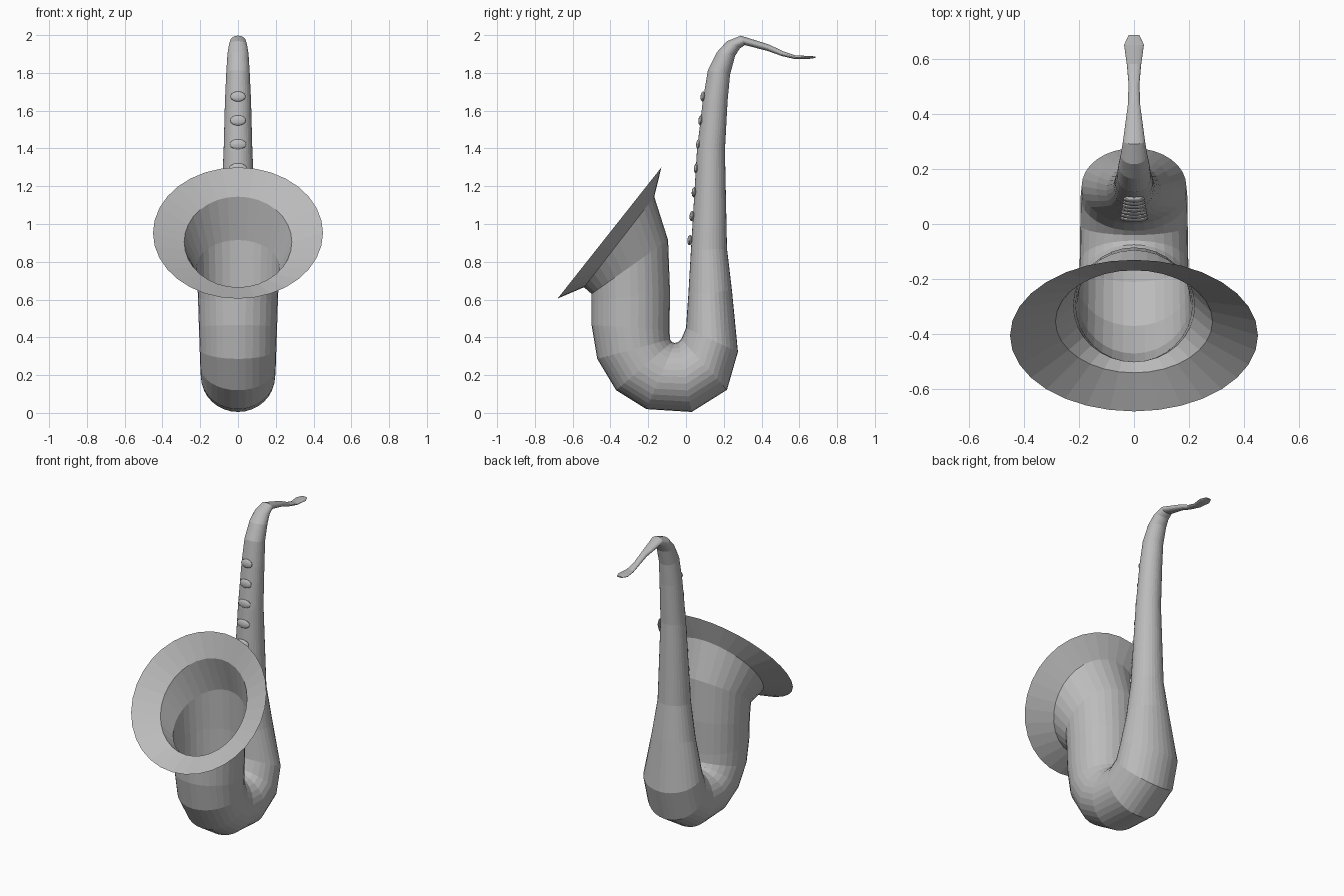
import bpy, bmesh, math
from mathutils import Vector

cube = bpy.data.objects.get("Cube")
if cube:
    bpy.data.objects.remove(cube, do_unlink=True)

# One plain metal colour
metal = bpy.data.materials.new("grey_metal")
metal.use_nodes = True
GREY = (0.5, 0.5, 0.5, 1)
metal.diffuse_color = GREY
metal.node_tree.nodes["Principled BSDF"].inputs["Base Color"].default_value = GREY

SIDES = 32


def add_object(name, bm):
    bmesh.ops.recalc_face_normals(bm, faces=bm.faces)
    mesh = bpy.data.meshes.new(name)
    bm.to_mesh(mesh)
    bm.free()
    mesh.materials.append(metal)
    obj = bpy.data.objects.new(name, mesh)
    bpy.context.collection.objects.link(obj)
    return obj


def loft(name, sections, cap_end=False):
    """Join elliptical rings: outer y, z, inner y, z, half width in x."""
    bm = bmesh.new()
    rings = []
    for oy, oz, iy, iz, w in sections:
        outer, inner = Vector((0, oy, oz)), Vector((0, iy, iz))
        mid, arm = (outer + inner) / 2, (outer - inner) / 2
        ring = []
        for k in range(SIDES):
            a = math.tau * k / SIDES
            ring.append(bm.verts.new(mid + arm * math.cos(a) + Vector((w * math.sin(a), 0, 0))))
        rings.append(ring)
    for a, b in zip(rings, rings[1:]):
        for k in range(SIDES):
            n = (k + 1) % SIDES
            bm.faces.new((a[k], a[n], b[n], b[k]))
    if cap_end:
        bm.faces.new(rings[-1])
    return add_object(name, bm)


# Flared bell, bow, and tapering body
bell_throat = (-.54, .665, -.168, 1.145, .285)
body_top = (.206, 1.39, .058, 1.39, .076)
loft("bell_flare", [(-.68, .605, -.13, 1.3, .45), bell_throat])
loft("body_tube", [
    bell_throat,
    (-.5, .63, -.095, .915, .22),
    (-.5, .585, -.085, .65, .212),
    (-.5, .465, -.087, .44, .207),
    (-.47, .286, -.085, .39, .203),
    (-.37, .12, -.075, .375, .2),
    (-.21, .02, -.06, .37, .197),
    (.03, .005, -.04, .375, .195),
    (.217, .122, -.025, .39, .194),
    (.275, .323, 0, .45, .19),
    (.243, .65, .012, .62, .137),
    (.217, .87, .026, .86, .1),
    body_top,
])

# Curved neck ending in the thin mouthpiece
loft("neck_and_mouthpiece", [
    body_top,
    (.22, 1.65, .09, 1.66, .069),
    (.233, 1.79, .116, 1.815, .062),
    (.26, 1.89, .164, 1.91, .056),
    (.285, 1.93, .217, 1.968, .048),
    (.312, 1.947, .29, 1.997, .04),
    (.43, 1.917, .44, 1.95, .022),
    (.508, 1.889, .515, 1.914, .02),
    (.577, 1.873, .58, 1.892, .026),
    (.65, 1.874, .65, 1.89, .036),
    (.685, 1.879, .685, 1.887, .02),
], cap_end=True)

# Row of round keys up the front of the body
KEYS = 7
for i in range(KEYS):
    t = i / (KEYS - 1)
    bm = bmesh.new()
    bmesh.ops.create_uvsphere(bm, u_segments=16, v_segments=10, radius=1)
    key = add_object(f"key_{i + 1}", bm)
    key.scale = (.052 - .012 * t, .013, .027)
    key.location = (0, .02 + .07 * t, .915 + .76 * t)
    key.rotation_euler.x = -.09
